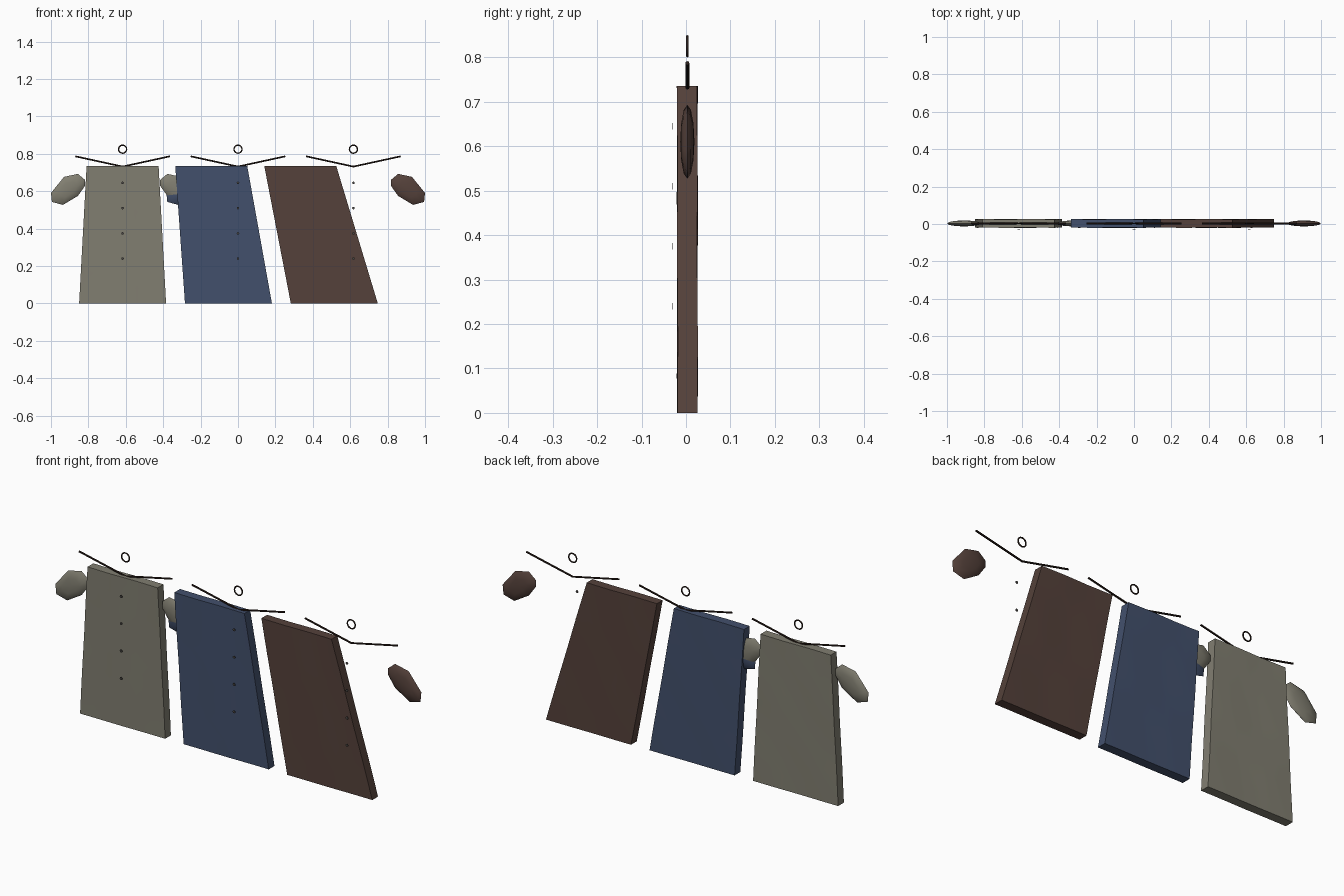
import bpy, bmesh, math
from mathutils import Vector

cube = bpy.data.objects.get("Cube")
if cube:
    bpy.data.objects.remove(cube, do_unlink=True)


def material(name, rgb):
    m = bpy.data.materials.new(name)
    m.use_nodes = True
    m.diffuse_color = (*rgb, 1)
    m.node_tree.nodes["Principled BSDF"].inputs["Base Color"].default_value = (*rgb, 1)
    return m


GREY = material("grey wool", (0.22, 0.21, 0.165))
BLUE = material("blue wool", (0.055, 0.08, 0.15))
BROWN = material("brown wool", (0.09, 0.053, 0.043))
WOOD = material("dark wood", (0.025, 0.014, 0.01))
BUTTON = material("button", (0.07, 0.065, 0.06))

MID = 0.003      # depth of the hanging plane
HEIGHT = 0.735   # top of the coats


def finish(name, bm, mat, angle=40):
    bmesh.ops.recalc_face_normals(bm, faces=bm.faces)
    mesh = bpy.data.meshes.new(name)
    bm.to_mesh(mesh)
    bm.free()
    obj = bpy.data.objects.new(name, mesh)
    bpy.context.collection.objects.link(obj)
    mesh.materials.append(mat)
    bpy.ops.object.select_all(action="DESELECT")
    obj.select_set(True)
    bpy.context.view_layer.objects.active = obj
    bpy.ops.object.shade_smooth_by_angle(angle=math.radians(angle))
    return obj


def coat_body(name, top_x, bottom_x, mat):
    """Slab with a flared hem, leaning from its top centre to its bottom centre."""
    bm = bmesh.new()
    bmesh.ops.create_cube(bm, size=1)
    for axis, cuts in ((0, 5), (2, 8)):
        edges = [e for e in bm.edges
                 if abs((e.verts[0].co - e.verts[1].co)[axis]) > 0.9]
        bmesh.ops.subdivide_edges(bm, edges=edges, cuts=cuts, use_grid_fill=True)
    for v in bm.verts:
        x, y, z = v.co
        t = 0.5 - z                                  # 0 at the shoulder, 1 at the hem
        width = 0.385 + 0.08 * t
        fold = 0.0015 * math.sin(9 * x + 5 * t) * math.sin(7 * t + 2)
        v.co = (top_x + (bottom_x - top_x) * t + x * width,
                MID + y * 0.045 + fold,
                HEIGHT * (1 - t))
    finish(name, bm, mat)


# Sleeve outline, pointing down and outward
SLEEVE = [(-.091, .051), (-.053, .083), (.021, .067), (.091, -.019),
          (.086, -.067), (.027, -.083), (-.053, -.035), (-.091, .019)]


def sleeve(name, cx, side, mat):
    """Flattened faceted puff: the outline shrunk towards a front and a back point."""
    bm = bmesh.new()
    centre = Vector((cx + side * 0.292, MID, 0.61))
    rings = []
    for a in (-60, -30, 0, 30, 60):
        s, d = math.cos(math.radians(a)), 0.016 * math.sin(math.radians(a))
        rings.append([bm.verts.new(centre + Vector((side * x * s, d, z * s)))
                      for x, z in SLEEVE])
    n = len(SLEEVE)
    for lower, upper in zip(rings, rings[1:]):
        for i in range(n):
            j = (i + 1) % n
            bm.faces.new((lower[i], lower[j], upper[j], upper[i]))
    for ring, d in ((rings[0], -0.016), (rings[-1], 0.016)):
        tip = bm.verts.new(centre + Vector((0, d, 0)))
        for i in range(n):
            bm.faces.new((ring[i], ring[(i + 1) % n], tip))
    finish(name, bm, mat)


def rod(name, start, end, radius, mat, sides=8):
    bm = bmesh.new()
    a, b = Vector(start), Vector(end)
    bmesh.ops.create_cone(bm, cap_ends=True, segments=sides, radius1=radius,
                          radius2=radius, depth=(b - a).length)
    turn = (b - a).to_track_quat("Z", "Y")
    for v in bm.verts:
        v.co = turn @ v.co + (a + b) / 2
    finish(name, bm, mat)


def hook(name, cx):
    bpy.ops.mesh.primitive_torus_add(
        major_radius=0.0215, minor_radius=0.0035, major_segments=20, minor_segments=6,
        location=(cx, MID, 0.825), rotation=(math.pi / 2, 0, 0))
    obj = bpy.context.object
    obj.name = name
    obj.data.materials.append(WOOD)
    bpy.ops.object.shade_smooth()


# colour name, hanger centre, body top centre, body bottom centre
COATS = [("grey", GREY, -0.617, -0.617, -0.617),
         ("blue", BLUE, 0.0, -0.143, -0.051),
         ("brown", BROWN, 0.617, 0.333, 0.515)]

for label, mat, cx, top_x, bottom_x in COATS:
    coat_body(label + "_coat_body", top_x, bottom_x, mat)
    for side, word in ((1, "left"), (-1, "right")):
        sleeve(f"{label}_{word}_sleeve", cx, side, mat)
        rod(f"{label}_{word}_hanger_arm", (cx, MID, 0.732),
            (cx + side * 0.253, MID, 0.787), 0.0045, WOOD)
    hook(label + "_hanger_hook", cx)
    # Button row down the front
    for i in range(4):
        z = 0.645 - 0.135 * i
        rod(f"{label}_button_{i + 1}", (cx, -0.032, z), (cx, -0.030, z), 0.007, BUTTON)
